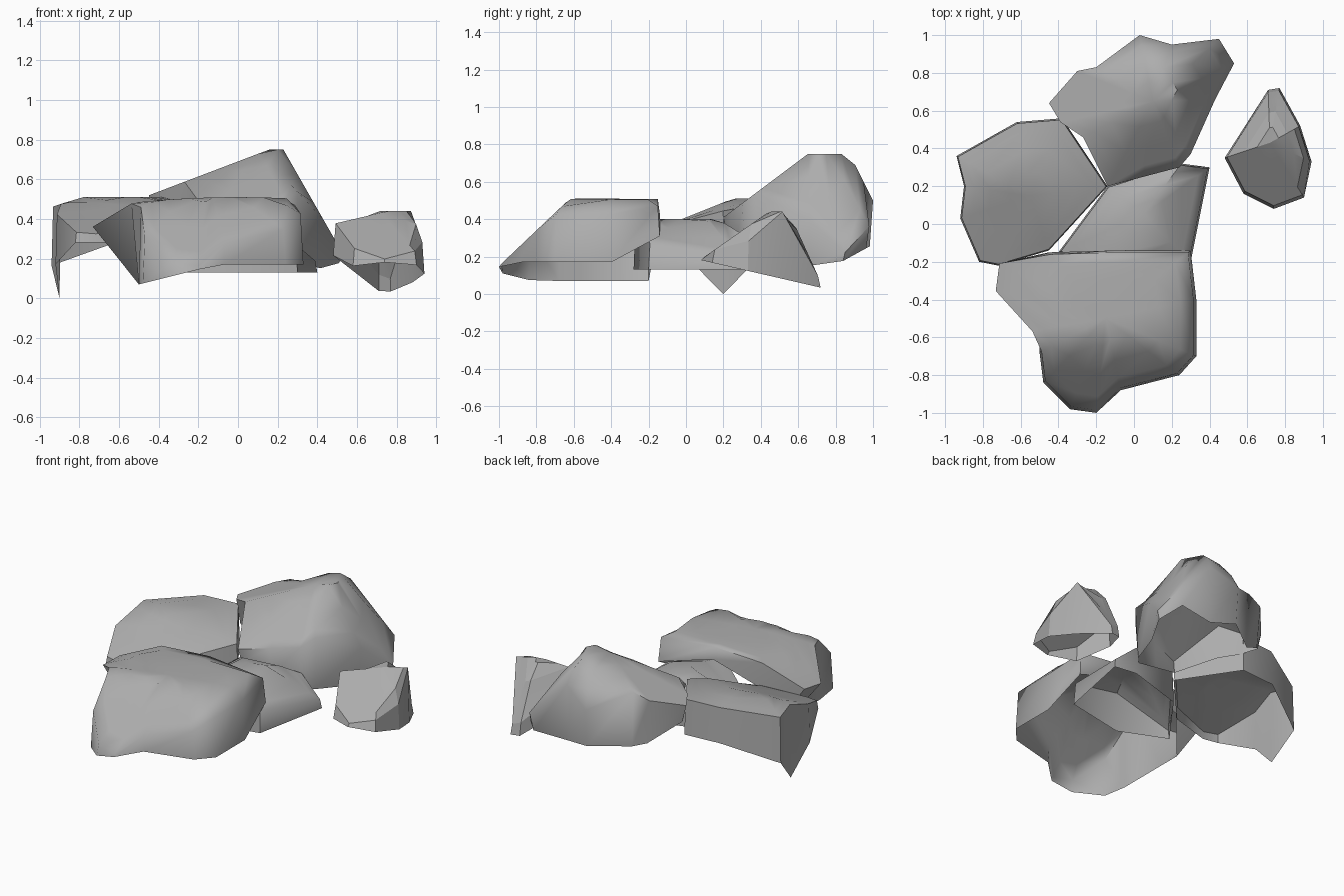
import bpy
import math

cube = bpy.data.objects.get("Cube")
if cube:
    bpy.data.objects.remove(cube, do_unlink=True)

# One plain stone colour
STONE = (0.42, 0.42, 0.42, 1)
stone = bpy.data.materials.new("grey_stone")
stone.use_nodes = True
stone.diffuse_color = STONE
stone.node_tree.nodes["Principled BSDF"].inputs["Base Color"].default_value = STONE


def rock(name, centre, outline, base, top, shoulder_scale, sharp_angle,
         rim_scale=1, rim_left=-1):
    """Hollow rock shell, open below, made of rings that shrink towards the centre.

    base(x, y) gives the height of the open rim, top(x, y) that of the upper surface.
    The rim is tucked in so that it never goes left of rim_left.
    """
    count = len(outline)
    cx, cy = centre
    verts = []

    def add_ring(scale, height, left=-1):
        for px, py in outline:
            x = max(left, cx + (px - cx) * scale)
            y = cy + (py - cy) * scale
            verts.append((x, y, height(x, y)))

    # Rim first, then the shoulder and the rings of the upper surface
    add_ring(rim_scale, base, rim_left)
    top_scales = [shoulder_scale * part for part in (1, .85, .6, .3)]
    for scale in top_scales:
        add_ring(scale, top)
    verts.append((cx, cy, top(cx, cy)))
    apex = len(verts) - 1

    faces = []
    for i in range(count):
        j = (i + 1) % count
        for level in range(len(top_scales)):
            low = level * count
            high = low + count
            faces.append((low + i, low + j, high + j, high + i))
        last = len(top_scales) * count
        faces.append((last + i, last + j, apex))

    mesh = bpy.data.meshes.new(name)
    mesh.from_pydata(verts, [], faces)
    mesh.materials.append(stone)
    obj = bpy.data.objects.new(name, mesh)
    bpy.context.collection.objects.link(obj)
    bpy.ops.object.select_all(action="DESELECT")
    obj.select_set(True)
    bpy.context.view_layer.objects.active = obj
    bpy.ops.object.shade_smooth_by_angle(angle=math.radians(sharp_angle))


# Broad front rock: flat crest, sloping nose, overhanging left lobe, open back
rock("front_rock",
     centre=(-.15, -.5),
     outline=[(-.75, -.35), (-.55, -.57), (-.5, -.68), (-.48, -.84), (-.34, -.98),
              (-.2, -1), (-.07, -.88), (.24, -.8), (.33, -.7), (.33, -.4), (.3, -.14),
              (-.1, -.14), (-.45, -.15), (-.73, -.2)],
     base=lambda x, y: (.17 + .25 * min(0, x + .1) if y < -.18
                        else .43 - .3 * abs(x + .1)),
     top=lambda x, y: min(.51 - .1 * x * x, 1.1 + .95 * y, .8 + .6 * x, .9 - 1.5 * x),
     shoulder_scale=.97, sharp_angle=70, rim_left=-.5)

# Side slab: tilted plate, raised at the back, with a pointed foot
rock("side_slab",
     centre=(-.55, .15),
     outline=[(-.94, .36), (-.9, .2), (-.92, .03), (-.82, -.2), (-.72, -.22), (-.45, -.14),
              (-.14, .2), (-.38, .56), (-.62, .54)],
     base=lambda x, y: min(.28, math.hypot(x + .9, y - .2)),
     top=lambda x, y: min(.51, .41 + .4 * y, .4 - .3 * x, .77 + .33 * x),
     shoulder_scale=.98, sharp_angle=50)

# Tall rear rock: a peak near the back that leans over its rim
rock("rear_rock",
     centre=(.1, .65),
     outline=[(-.45, .64), (-.39, .54), (-.27, .46), (-.14, .2), (.05, .25), (.24, .3),
              (.3, .37), (.43, .66), (.53, .85), (.45, .98), (.2, .95), (.03, 1),
              (-.2, .83), (-.3, .81)],
     base=lambda x, y: max(.1 + .55 * (y - .7), .28 - .3 * x - .5 * max(0, y - .65)),
     top=lambda x, y: min(.75, .26 + .75 * y, 1.15 - 1.75 * x, .69 + .38 * x, 2.5 - 2 * y),
     shoulder_scale=1, sharp_angle=60, rim_scale=.95)

# Low rock wedged between the others
rock("middle_rock",
     centre=(.05, .05),
     outline=[(-.4, -.15), (-.1, -.28), (.3, -.2), (.4, .3), (.25, .32), (-.14, .2)],
     base=lambda x, y: .13,
     top=lambda x, y: min(.4, .45 + .7 * x, .52 - .85 * x),
     shoulder_scale=.97, sharp_angle=50)

# Small faceted boulder standing apart
rock("small_boulder",
     centre=(.72, .43),
     outline=[(.48, .35), (.58, .16), (.74, .08), (.9, .14), (.94, .33), (.88, .52),
              (.77, .72), (.71, .71)],
     base=lambda x, y: max(.2 - .23 * y, .6 - .8 * x),
     top=lambda x, y: min(.44, .13 + .7 * y, 1.65 - 2.2 * y, 4 - 4 * x),
     shoulder_scale=.95, sharp_angle=15)
